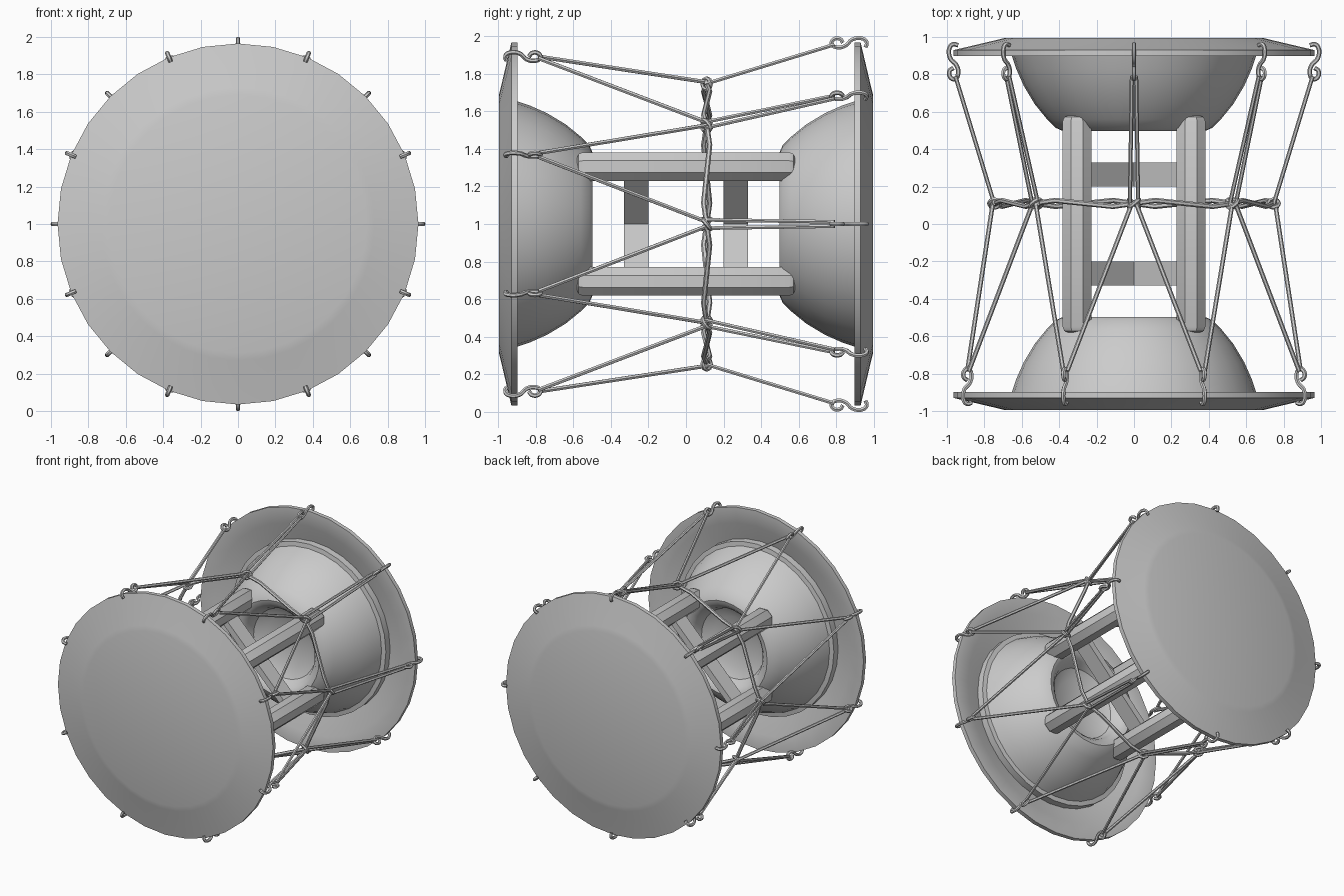
import bpy, bmesh, math
from mathutils import Vector, Matrix

if "Cube" in bpy.data.objects:
    bpy.data.objects.remove(bpy.data.objects["Cube"])

grey = bpy.data.materials.new("plain grey")
grey.use_nodes = True
COLOUR = (0.6, 0.6, 0.6, 1)
grey.diffuse_color = COLOUR
grey.node_tree.nodes["Principled BSDF"].inputs["Base Color"].default_value = COLOUR

CENTRE = Vector((0, 0, 1))
EIGHTH = math.pi / 4


def polar(r, angle, y):
    """Point around the drum axis; angle zero is straight up."""
    return CENTRE + Vector((r * math.sin(angle), y, r * math.cos(angle)))


def finish(name, bm, smooth=35):
    bmesh.ops.recalc_face_normals(bm, faces=bm.faces)
    mesh = bpy.data.meshes.new(name)
    bm.to_mesh(mesh)
    bm.free()
    obj = bpy.data.objects.new(name, mesh)
    bpy.context.collection.objects.link(obj)
    mesh.materials.append(grey)
    bpy.ops.object.select_all(action='DESELECT')
    obj.select_set(True)
    bpy.context.view_layer.objects.active = obj
    if smooth:
        bpy.ops.object.shade_smooth_by_angle(angle=math.radians(smooth))
    return obj


def lathe(name, profile, side, sides=32):
    """Turn a (radius, y) profile around the drum axis."""
    bm = bmesh.new()
    rings = []
    for r, y in profile:
        count = sides if r > 0 else 1
        rings.append([bm.verts.new(polar(r, math.tau * i / sides, y * side))
                      for i in range(count)])
    for a, b in zip(rings, rings[1:]):
        for i in range(sides):
            j = (i + 1) % sides
            quad = [a[i % len(a)], a[j % len(a)], b[j % len(b)], b[i % len(b)]]
            bm.faces.new(list(dict.fromkeys(quad)))
    return finish(name, bm)


def cords(name, paths, radius, closed=False, curved=False):
    """Several round cords in one object, converted to a mesh."""
    curve = bpy.data.curves.new(name, 'CURVE')
    curve.dimensions = '3D'
    curve.bevel_depth = radius
    curve.bevel_resolution = 1
    curve.resolution_u = 4
    curve.use_fill_caps = True
    for path in paths:
        if curved:
            spline = curve.splines.new('BEZIER')
            spline.bezier_points.add(len(path) - 1)
            for bp, p in zip(spline.bezier_points, path):
                bp.co = p
                bp.handle_left_type = bp.handle_right_type = 'AUTO'
        else:
            spline = curve.splines.new('POLY')
            spline.points.add(len(path) - 1)
            for sp, p in zip(spline.points, path):
                sp.co = (*p, 1)
        spline.use_cyclic_u = closed
    obj = bpy.data.objects.new(name, curve)
    bpy.context.collection.objects.link(obj)
    curve.materials.append(grey)
    bpy.ops.object.select_all(action='DESELECT')
    obj.select_set(True)
    bpy.context.view_layer.objects.active = obj
    bpy.ops.object.convert(target='MESH')
    bpy.ops.object.shade_smooth_by_angle(angle=math.radians(50))


# Drum heads, with a raised skin outside and a sunken ring inside
head = [(0, 0.995), (0.69, 0.995), (0.73, 0.985), (0.93, 0.938), (0.965, 0.93),
        (0.965, 0.897), (0.84, 0.897), (0.71, 0.965), (0, 0.965)]
# Bowls, with a rounded lip and a dished narrow end
bowl = [(0.69, 0.965), (0.69, 0.91), (0.655, 0.905), (0.63, 0.83), (0.59, 0.74),
        (0.53, 0.64), (0.465, 0.56), (0.42, 0.515), (0.38, 0.497), (0.345, 0.505),
        (0.31, 0.54), (0.28, 0.6), (0.2, 0.64), (0, 0.65)]
for word, side in (("front", -1), ("back", 1)):
    lathe(word + "_head", head, side)
    lathe(word + "_bowl", bowl, side)

# Four long rods joining the bowls
for sx in (-1, 1):
    for sz in (-1, 1):
        bm = bmesh.new()
        turn = Matrix.Rotation(math.pi / 2, 4, 'X') @ Matrix.Rotation(EIGHTH / 2, 4, 'Z')
        bmesh.ops.create_cone(bm, cap_ends=True, segments=8, radius1=0.083, radius2=0.083,
                              depth=1.16,
                              matrix=Matrix.Translation((sx * 0.305, 0, 1 + sz * 0.305)) @ turn)
        rims = [e for e in bm.edges if abs(e.verts[0].co.y - e.verts[1].co.y) < 0.01]
        bmesh.ops.bevel(bm, geom=rims, offset=0.03, segments=2, affect='EDGES', profile=0.5)
        finish(("upper" if sz > 0 else "lower") + ("_left_rod" if sx > 0 else "_right_rod"), bm)

# Crossed braces between the rods
for word, y in (("front", -0.265), ("back", 0.265)):
    for lean in (-1, 1):
        bm = bmesh.new()
        place = Matrix.Translation((0, y, 1)) @ Matrix.Rotation(lean * EIGHTH, 4, 'Y')
        bmesh.ops.create_cube(bm, size=1, matrix=place @ Matrix.Diagonal((0.8, 0.13, 0.05, 1)))
        finish(word + ("_rising_brace" if lean < 0 else "_falling_brace"), bm, 0)

# S-shaped hooks over both rims
hook = [(0.94, 0.955), (0.965, 0.962), (0.985, 0.945), (0.982, 0.885), (0.95, 0.85),
        (0.94, 0.805), (0.958, 0.775), (0.982, 0.785), (0.985, 0.82), (0.965, 0.835)]
for word, side, shift in (("front", -1, 0.5), ("back", 1, 0)):
    cords(word + "_hooks", [[polar(r, (k + shift) * EIGHTH, side * y) for r, y in hook]
                            for k in range(8)], 0.012, curved=True)

# Front cords zigzag from each hook to the two nearest waist knots
WAIST_R, WAIST_Y = 0.745, 0.11
front, back, knots, belt = [], [], [], []
for k in range(8):
    a = k * EIGHTH
    for s in (-1, 1):
        front.append([polar(0.96, a + s * (EIGHTH / 2 - 0.012), -0.785),
                      polar(WAIST_R + 0.01, a + s * 0.015, WAIST_Y)])
        # Back cords run as close pairs
        back.append([polar(WAIST_R, a + s * 0.03, WAIST_Y - 0.01),
                     polar(0.955, a + s * 0.012, 0.79)])
    # Small loops where the cords meet the waist
    knots.append([polar(WAIST_R + 0.03 * math.cos(t), a + 0.035 * math.sin(t),
                        WAIST_Y + 0.022 * math.sin(t))
                  for t in (i * EIGHTH for i in range(8))])
    # Waist cord sags slightly between the knots
    for f in (-0.2, 0, 0.2):
        belt.append(polar(WAIST_R - 0.15 * abs(f), a + f * EIGHTH, WAIST_Y + 0.08 * f))
cords("front_cords", front, 0.012)
cords("back_cords", back, 0.011)
cords("waist_knots", knots, 0.012, closed=True)
cords("waist_cord", [belt], 0.014, closed=True)
